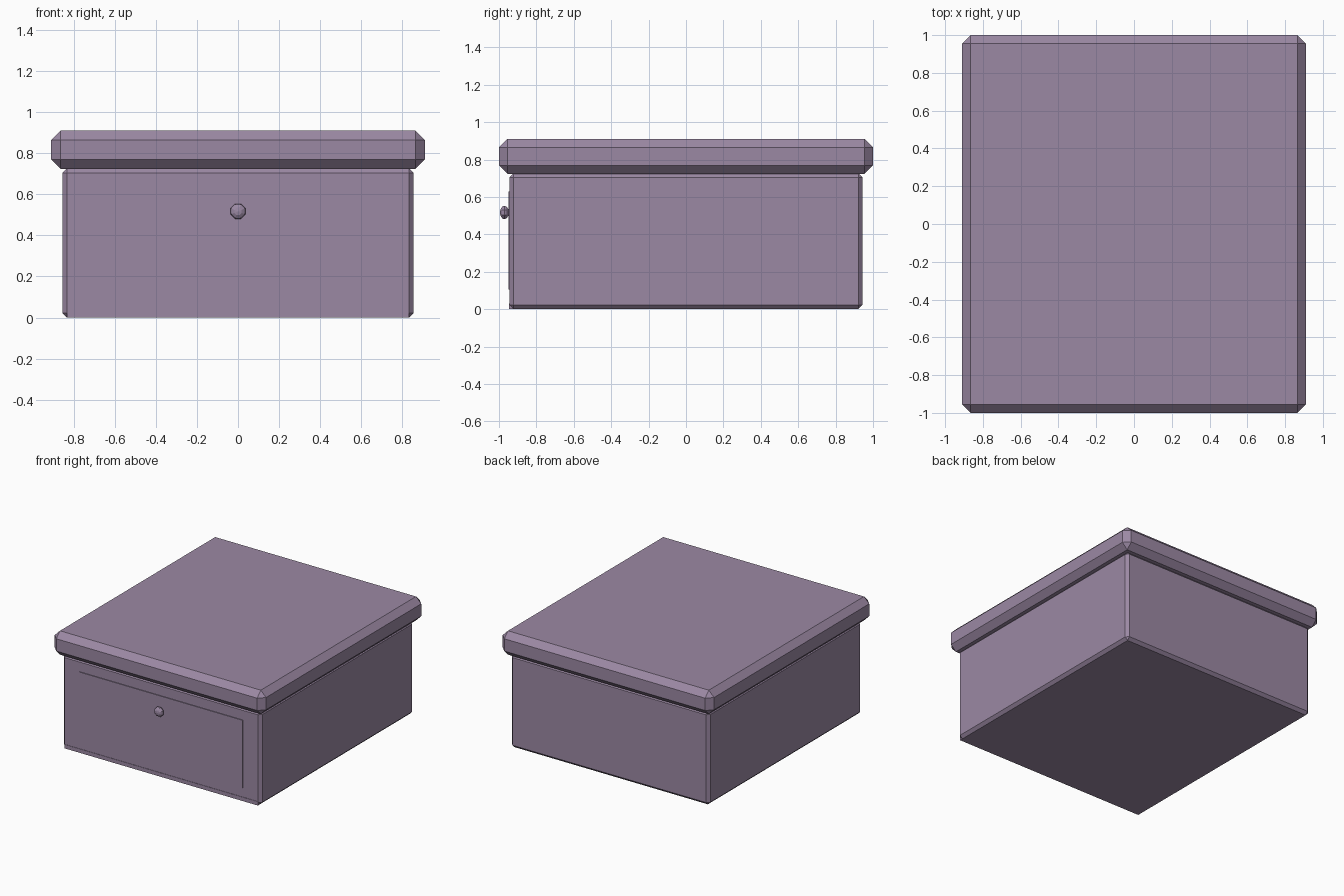
import bpy, bmesh, math
from mathutils import Matrix

if "Cube" in bpy.data.objects:
    bpy.data.objects.remove(bpy.data.objects["Cube"])

mat = bpy.data.materials.new("dusty purple")
mat.diffuse_color = (0.33, 0.25, 0.37, 1)
mat.use_nodes = True
mat.node_tree.nodes["Principled BSDF"].inputs["Base Color"].default_value = mat.diffuse_color


def finish(name, bm):
    bmesh.ops.recalc_face_normals(bm, faces=bm.faces)
    me = bpy.data.meshes.new(name)
    bm.to_mesh(me)
    bm.free()
    me.materials.append(mat)
    ob = bpy.data.objects.new(name, me)
    bpy.context.collection.objects.link(ob)
    return ob


def box(name, x, y, z, bevel=0):
    """Box from (min, max) ranges, with optional single-segment chamfers."""
    bm = bmesh.new()
    bmesh.ops.create_cube(bm, size=1)
    for v in bm.verts:
        for i, (lo, hi) in enumerate((x, y, z)):
            v.co[i] = hi if v.co[i] > 0 else lo
    if bevel:
        bmesh.ops.bevel(bm, geom=bm.edges[:], offset=bevel, segments=1,
                        profile=0.5, affect='EDGES')
    return finish(name, bm)


# Chamfered cabinet body and overhanging top
box("cabinet_body", (-0.855, 0.855), (-0.943, 0.943), (0, 0.727), 0.022)
box("top_slab", (-0.91, 0.91), (-1, 1), (0.724, 0.91), 0.045)

# Front details: drawer panel and the square bottom strip
box("drawer_front", (-0.705, 0.705), (-0.949, -0.90), (0.105, 0.63))
box("bottom_strip", (-0.833, 0.833), (-0.946, -0.90), (0, 0.03))

# Flattened low-poly knob facing forward
bm = bmesh.new()
bmesh.ops.create_uvsphere(
    bm, u_segments=8, v_segments=6, radius=1,
    matrix=Matrix.Translation((0, -0.971, 0.517))
    @ Matrix.Diagonal((0.039, 0.024, 0.039, 1))
    @ Matrix.Rotation(math.pi / 2, 4, 'X')
    @ Matrix.Rotation(math.pi / 8, 4, 'Z'))
finish("drawer_knob", bm)
